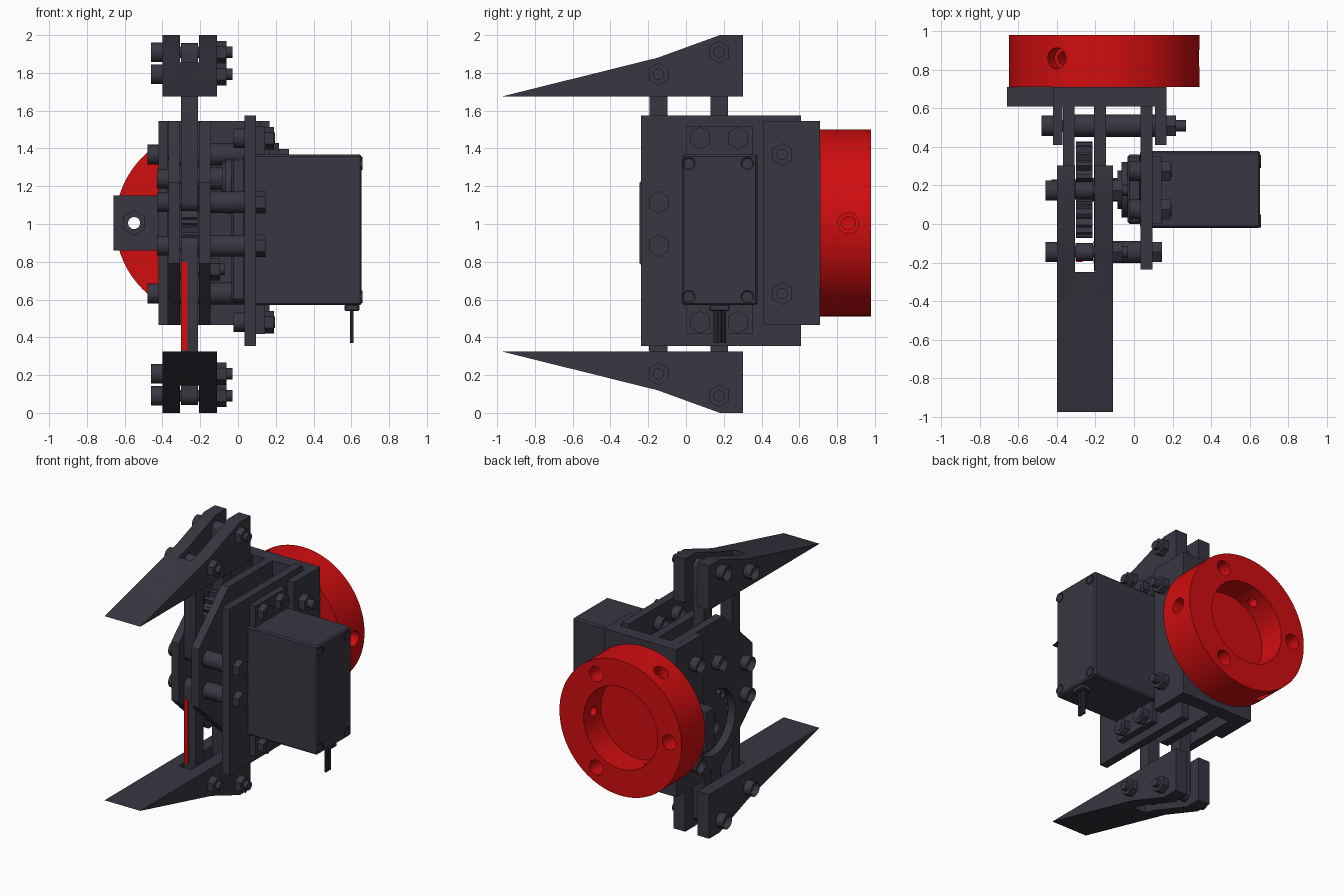
import bpy, bmesh, math
from mathutils import Vector, Matrix

if "Cube" in bpy.data.objects:
    bpy.data.objects.remove(bpy.data.objects["Cube"])


def material(name, rgb):
    m = bpy.data.materials.new(name)
    m.diffuse_color = (*rgb, 1)
    m.use_nodes = True
    m.node_tree.nodes["Principled BSDF"].inputs["Base Color"].default_value = m.diffuse_color
    return m


DARK = material("dark grey", (0.04, 0.038, 0.054))
RED = material("red", (0.64, 0.004, 0.005))


def finish(name, bm, mat):
    bmesh.ops.recalc_face_normals(bm, faces=bm.faces)
    me = bpy.data.meshes.new(name)
    bm.to_mesh(me)
    bm.free()
    me.materials.append(mat)
    ob = bpy.data.objects.new(name, me)
    bpy.context.collection.objects.link(ob)
    return ob


def box(name, x, y, z, mat=DARK, bevel=0):
    bm = bmesh.new()
    size = (x[1] - x[0], y[1] - y[0], z[1] - z[0])
    mid = Vector((x[0] + x[1], y[0] + y[1], z[0] + z[1])) / 2
    bmesh.ops.create_cube(bm, size=1, matrix=Matrix.Translation(mid) @ Matrix.Diagonal((*size, 1)))
    if bevel:
        bmesh.ops.bevel(bm, geom=bm.edges[:], offset=bevel, segments=1, affect='EDGES')
    return finish(name, bm, mat)


def prism(name, pts, x0, x1, mat=DARK):
    """Extrude a (y, z) outline along x."""
    bm = bmesh.new()
    f = bm.faces.new([bm.verts.new((x0, y, z)) for y, z in pts])
    ext = bmesh.ops.extrude_face_region(bm, geom=[f])
    bmesh.ops.translate(bm, vec=(x1 - x0, 0, 0),
                        verts=[v for v in ext["geom"] if isinstance(v, bmesh.types.BMVert)])
    return finish(name, bm, mat)


def rod(name, p0, p1, r, n=28, mat=DARK, socket=0):
    """Cylinder between two points; socket sinks a recess into the p0 end."""
    p0, p1 = Vector(p0), Vector(p1)
    d = p1 - p0
    rot = d.to_track_quat('Z', 'Y').to_matrix().to_4x4()
    bm = bmesh.new()
    bmesh.ops.create_cone(bm, cap_ends=True, segments=n, radius1=r, radius2=r, depth=d.length,
                          matrix=Matrix.Translation((p0 + p1) / 2) @ rot)
    if socket:
        bm.normal_update()
        cap = min(bm.faces, key=lambda f: f.normal.dot(d))
        bmesh.ops.inset_region(bm, faces=[cap], thickness=r * 0.45)
        bmesh.ops.translate(bm, verts=cap.verts[:], vec=d.normalized() * socket)
    return finish(name, bm, mat)


def xrod(name, y, z, x0, x1, r, n=28, socket=0):
    return rod(name, (x0, y, z), (x1, y, z), r, n, DARK, socket)


def cut(ob, cutters):
    bpy.context.view_layer.objects.active = ob
    for c in cutters:
        m = ob.modifiers.new("cut", 'BOOLEAN')
        m.operation, m.solver, m.object = 'DIFFERENCE', 'EXACT', c
        bpy.ops.object.modifier_apply(modifier=m.name)
        bpy.data.objects.remove(c)


def bolt(name, y, z, head, nut, end):
    """Cap head left of x=head, hex nut right of x=nut, thread to x=end."""
    xrod(name + "_head", y, z, head - 0.06, head, 0.052, socket=0.035)
    xrod(name + "_shaft", y, z, head - 0.005, end, 0.03)
    xrod(name + "_nut", y, z, nut, nut + 0.05, 0.06, 6)


def link(name, a, b, r, x0, x1):
    """Bar with rounded ends, vertical between pivots a and b."""
    lo, hi = sorted((a, b), key=lambda p: p[1])
    arc = [math.pi * i / 12 for i in range(13)]
    pts = [(hi[0] + r * math.cos(t), hi[1] + r * math.sin(t)) for t in arc]
    pts += [(lo[0] - r * math.cos(t), lo[1] - r * math.sin(t)) for t in arc]
    prism(name, pts, x0, x1)


# mounting flange: recessed red disc with axial and radial screw holes
CX, CZ = -0.155, 1.005
flange = rod("mounting_flange", (CX, 0.71, CZ), (CX, 0.98, CZ), 0.495, 96, RED)
cutters = [rod("recess", (CX, 0.78, CZ), (CX, 1.1, CZ), 0.3, 64, RED)]
for i in range(3):
    a, b = math.radians(60 + 120 * i), math.radians(120 * i)
    hx, hz = CX + 0.395 * math.cos(a), CZ + 0.395 * math.sin(a)
    cutters.append(rod("axial_hole", (hx, 0.6, hz), (hx, 1.1, hz), 0.038, 24, RED))
    cutters.append(rod("axial_counterbore", (hx, 0.85, hz), (hx, 1.1, hz), 0.055, 24, RED))
    cutters.append(rod("radial_hole", (CX + 0.22 * math.cos(b), 0.86, CZ + 0.22 * math.sin(b)),
                       (CX + 0.6 * math.cos(b), 0.86, CZ + 0.6 * math.sin(b)), 0.035, 24, RED))
    cutters.append(rod("radial_counterbore", (CX + 0.42 * math.cos(b), 0.86, CZ + 0.42 * math.sin(b)),
                       (CX + 0.6 * math.cos(b), 0.86, CZ + 0.6 * math.sin(b)), 0.055, 24, RED))
cut(flange, cutters)

# rear channel bracket and its tab
box("bracket_back", (-0.42, 0.168), (0.61, 0.71), (0.465, 1.545))
box("bracket_left_wall", (-0.42, -0.37), (0.41, 0.61), (0.465, 1.545))
box("bracket_right_wall", (0.11, 0.168), (0.41, 0.61), (0.465, 1.545))
tab = box("bracket_tab", (-0.66, -0.42), (0.61, 0.71), (0.86, 1.15))
cut(tab, [rod("nut_pocket", (-0.55, 0.5, CZ), (-0.55, 0.65, CZ), 0.065, 6),
          rod("tab_hole", (-0.55, 0.5, CZ), (-0.55, 0.8, CZ), 0.032)])

# gearbox side plates with chamfered front corners
side = [(-0.245, 0.79), (0.1, 0.465), (0.61, 0.465), (0.61, 1.545), (0.1, 1.545), (-0.245, 1.22)]
left = prism("left_side_plate", side, -0.369, -0.308)
cut(left, [xrod("gear_window", 0.19, 0.8, -0.5, -0.307, 0.235, 48)])
prism("inner_side_plate", side, -0.207, -0.146)
box("servo_plate", (0.035, 0.095), (-0.237, 0.61), (0.355, 1.575))

# fingers, links and gears, mirrored about z = 1
X0, X1 = -0.4, -0.11
for s, tag in ((1, "upper"), (-1, "lower")):
    def at(y, dz):
        return (y, 1 + s * dz)

    outline = [at(-0.975, 0.675), at(0.303, 0.675), at(0.303, 1.0), at(0.18, 1.0), at(-0.15, 0.88)]
    finger = prism(tag + "_finger", outline, X0, X1)
    zs = sorted((1 + s * 0.6, 1 + s * 1.1))
    cut(finger, [box("finger_slot", (-0.306, -0.206), (-0.25, 0.5), zs)])

    front, rear = at(-0.145, 0.115), at(0.178, 0.24)
    link(tag + "_front_link", front, at(-0.145, 0.793), 0.047, -0.303, -0.212)
    link(tag + "_gear_link", rear, at(0.175, 0.91), 0.047, -0.303, -0.212)
    for nm, p in (("front", at(-0.145, 0.793)), ("rear", at(0.175, 0.91))):
        bolt(f"{tag}_finger_{nm}_bolt", *p, X0, X1, -0.03)

    # toothed wheel, offset half a tooth on one side so the pair meshes
    teeth, prof = 22, []
    for i in range(teeth):
        for k, r in ((-0.3, 0.215), (-0.14, 0.25), (0.14, 0.25), (0.3, 0.215)):
            a = 2 * math.pi * (i + k + (0.5 if s < 0 else 0) + teeth / 4) / teeth
            prof.append((rear[0] + r * math.cos(a), rear[1] + r * math.sin(a)))
    prism(tag + "_gear", prof, -0.3, -0.215)
    bolt(tag + "_gear_bolt", *rear, -0.369 if s > 0 else -0.3, -0.146, -0.07)

    # front pivots with spacers, rear frame bolts with spacers
    bolt(tag + "_pivot_bolt", *front, -0.369, 0.095, 0.14)
    xrod(tag + "_pivot_spacer", *front, -0.21, 0.036, 0.058)
    fy, fz = at(0.51, 0.368)
    bolt(tag + "_frame_bolt", fy, fz, -0.42, 0.168, 0.27)
    xrod(tag + "_frame_spacer", fy, fz, -0.369, 0.11, 0.058)

    # servo mounting screws
    for y in (0.075, 0.275):
        z = 0.967 + s * 0.487
        bolt(f"{tag}_servo_screw", y, z, 0.035, 0.14, 0.195)

box("lower_link_red_strip", (-0.302, -0.268), (-0.196, -0.191), (0.33, 0.8), RED)

# servo motor with ears, output boss, corner screws and cable
box("servo_body", (0.03, 0.655), (-0.02, 0.378), (0.57, 1.367), bevel=0.01)
box("servo_front_case", (-0.035, 0.04), (0.0, 0.36), (0.59, 1.35), bevel=0.012)
box("servo_ears", (0.09, 0.142), (0.0, 0.353), (0.417, 1.52))
xrod("servo_boss", 0.178, 1.2, -0.065, -0.03, 0.145, 40)
xrod("servo_boss_step", 0.178, 1.23, -0.085, -0.06, 0.1, 40)
xrod("servo_shaft", 0.178, 1.24, -0.22, -0.06, 0.06)
for y in (0.015, 0.325):
    for z in (0.615, 1.32):
        rod("servo_corner_screw", (0.66, y, z), (0.63, y, z), 0.034, 20, DARK, 0.012)
box("cable_grommet", (0.565, 0.642), (0.125, 0.23), (0.54, 0.575), bevel=0.006)
for i in range(3):
    y = 0.157 + 0.022 * i
    rod("servo_wire", (0.602, y, 0.37), (0.602, y, 0.55), 0.0105, 10)

# smooth round walls, keep hard edges
bpy.ops.object.select_all(action='SELECT')
bpy.context.view_layer.objects.active = flange
bpy.ops.object.shade_smooth_by_angle(angle=math.radians(30))
